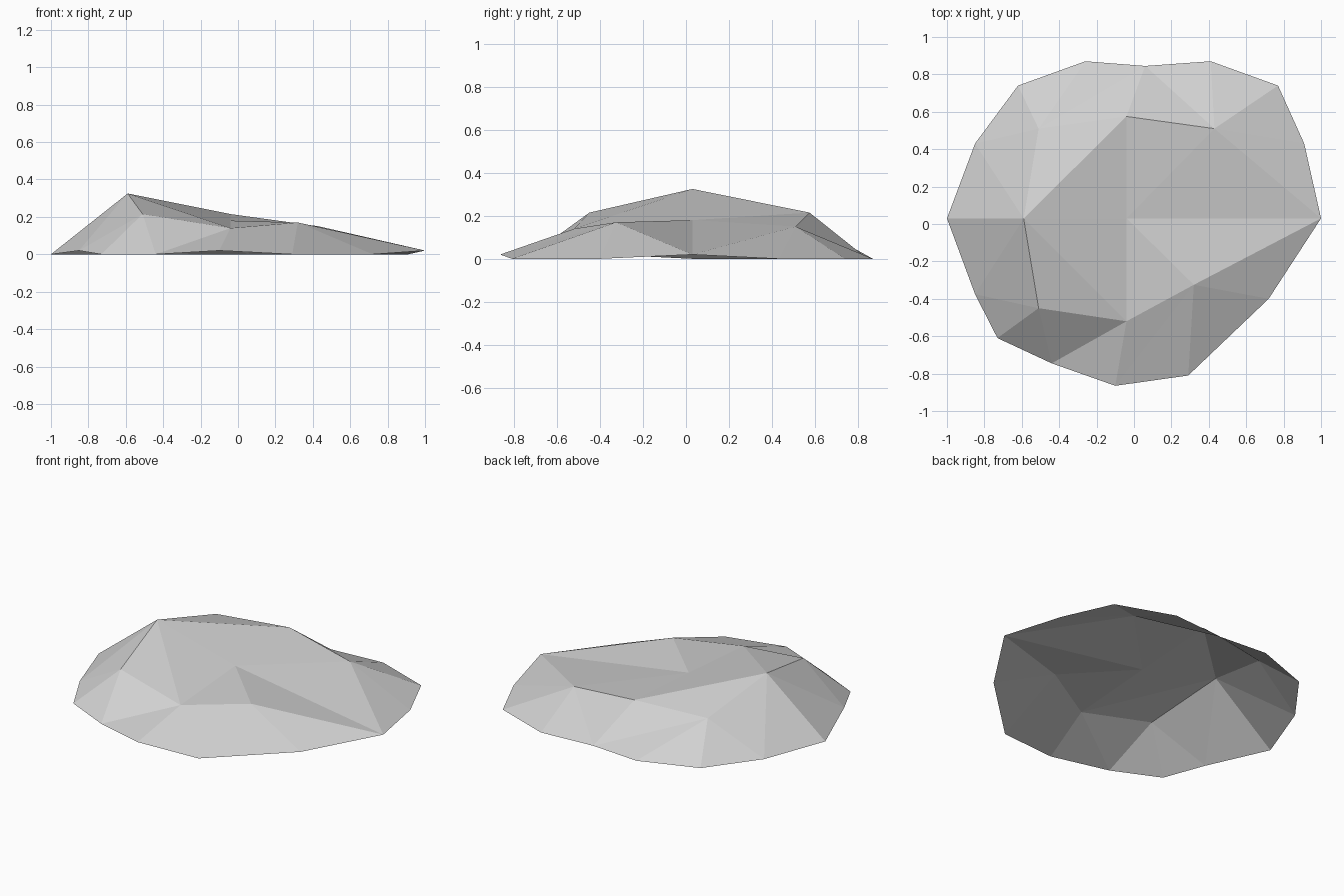
import bpy
import bmesh

if "Cube" in bpy.data.objects:
    bpy.data.objects.remove(bpy.data.objects["Cube"])

# Crest ring, clockwise from the left: position, number of rim points below it,
# and whether the seam to the next crest point runs down from this one
CREST = [
    ((-0.59, 0.03, 0.325), 1, True),
    ((-0.51, 0.51, 0.20), 3, True),
    ((-0.04, 0.575, 0.215), 1, False),
    ((0.43, 0.51, 0.15), 3, True),
    ((0.51, 0.03, 0.095), 1, False),
    ((0.32, -0.325, 0.17), 2, True),
    ((-0.04, -0.52, 0.14), 1, True),
    ((-0.51, -0.45, 0.215), 3, False),
]
# Outer rim in plan, clockwise from the left
RIM = [(-1, 0.03), (-0.85, 0.43), (-0.62, 0.74), (-0.26, 0.87), (0.06, 0.845),
       (0.41, 0.87), (0.77, 0.74), (0.91, 0.43), (1, 0.03), (0.72, -0.40),
       (0.29, -0.81), (-0.10, -0.865), (-0.44, -0.745), (-0.73, -0.61),
       (-0.85, -0.375)]
RAISED = {8, 11, 14}  # rim points lifted slightly off the ground

bm = bmesh.new()
crest = [bm.verts.new(c[0]) for c in CREST]
rim = [bm.verts.new((x, y, 0.02 if i in RAISED else 0)) for i, (x, y) in enumerate(RIM)]
centre = bm.verts.new((-0.04, 0.03, 0.18))


def tri(*verts):
    bm.faces.new(verts)


# Sloping sides: a fan below each crest point, then a panel to the next one
first = 0
for i, (_, count, down) in enumerate(CREST):
    a, b = crest[i], crest[(i + 1) % len(crest)]
    for j in range(first, first + count - 1):
        tri(a, rim[j + 1], rim[j])
    last = rim[first + count - 1]
    first += count
    nxt = rim[first % len(rim)]
    if down:
        tri(a, b, nxt)
        tri(a, nxt, last)
    else:
        tri(a, b, last)
        tri(b, nxt, last)

# Shallow top around the centre, with two ears beside the peak
loop = [0, 2, 3, 4, 5, 6]
for i, j in zip(loop, loop[1:] + loop[:1]):
    tri(centre, crest[j], crest[i])
tri(crest[0], crest[2], crest[1])
tri(crest[0], crest[7], crest[6])

# All faces look upward; the underside stays open
bm.normal_update()
for f in bm.faces:
    if f.normal.z < 0:
        f.normal_flip()

mesh = bpy.data.meshes.new("rock_shell")
bm.to_mesh(mesh)
bm.free()
rock = bpy.data.objects.new("rock_shell", mesh)
bpy.context.collection.objects.link(rock)

stone = bpy.data.materials.new("stone_grey")
stone.diffuse_color = (0.64, 0.64, 0.64, 1)
stone.use_nodes = True
stone.node_tree.nodes["Principled BSDF"].inputs["Base Color"].default_value = stone.diffuse_color
mesh.materials.append(stone)
